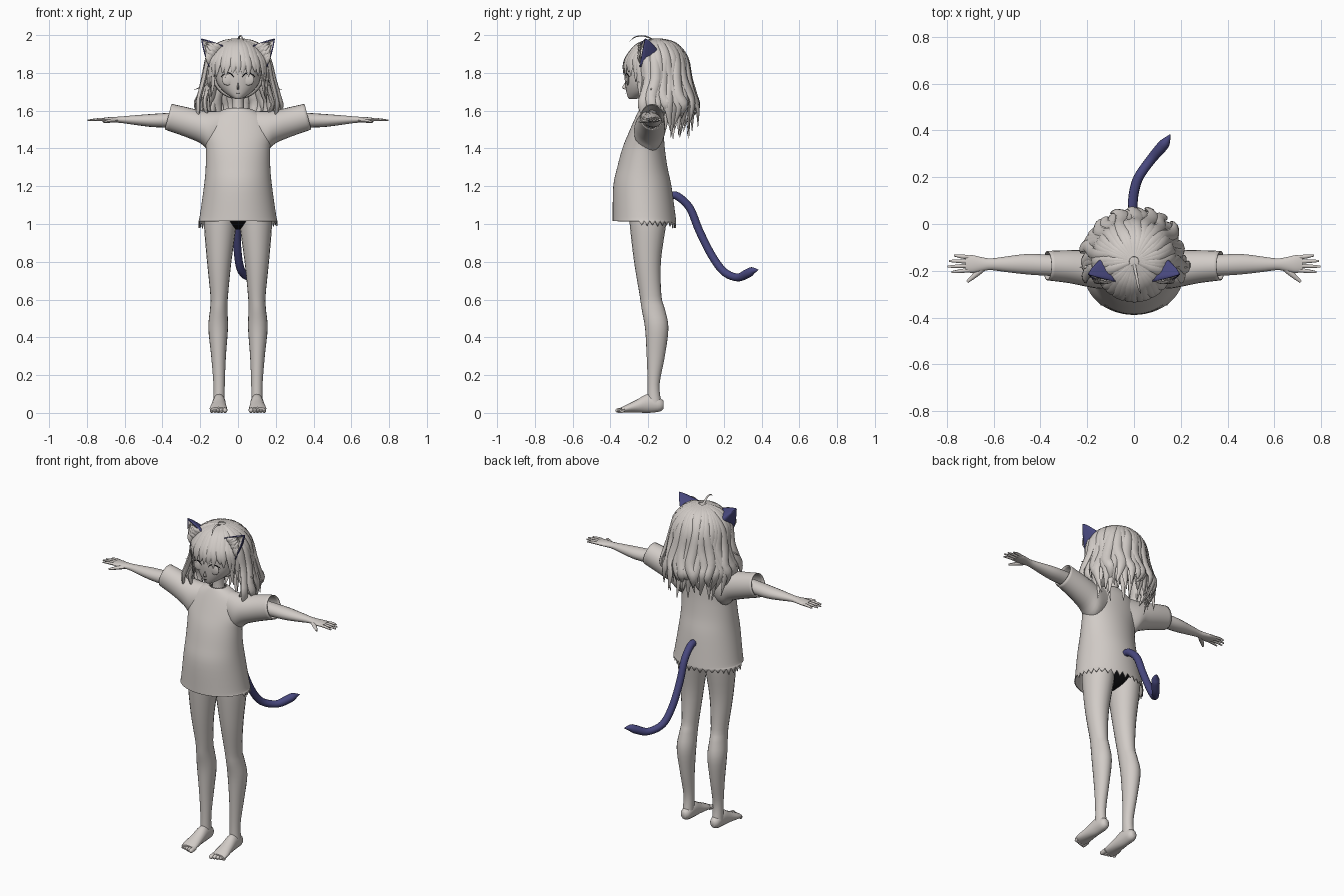
import bpy, bmesh, math, random
from mathutils import Vector as V

random.seed(4)
if "Cube" in bpy.data.objects:
    bpy.data.objects.remove(bpy.data.objects["Cube"])


def material(name, rgb):
    m = bpy.data.materials.new(name)
    m.use_nodes = True
    m.diffuse_color = (*rgb, 1)
    bsdf = m.node_tree.nodes["Principled BSDF"]
    bsdf.inputs["Base Color"].default_value = (*rgb, 1)
    bsdf.inputs["Roughness"].default_value = 0.8
    return m


PALE = material("pale_grey", (0.64, 0.60, 0.57))
NAVY = material("navy_blue", (0.065, 0.065, 0.21))
BLACK = material("black", (0.004, 0.004, 0.005))


def smooth(rows, k=4):
    """Catmull-Rom interpolation of rows of numbers."""
    out, last = [], len(rows) - 1
    for i in range(last):
        a, b, c, d = rows[max(i - 1, 0)], rows[i], rows[i + 1], rows[min(i + 2, last)]
        for j in range(k):
            t = j / k
            out.append(tuple(q + 0.5 * t * (r - p + t * (2 * p - 5 * q + 4 * r - s + t * (3 * (q - r) + s - p)))
                             for p, q, r, s in zip(a, b, c, d)))
    return out + [rows[-1]]


def finish(name, bm, mat, mirror=False, thick=0):
    bmesh.ops.recalc_face_normals(bm, faces=bm.faces)
    me = bpy.data.meshes.new(name)
    bm.to_mesh(me)
    bm.free()
    me.materials.append(mat)
    for p in me.polygons:
        p.use_smooth = True
    me.set_sharp_from_angle(angle=math.radians(50))
    ob = bpy.data.objects.new(name, me)
    bpy.context.collection.objects.link(ob)
    if thick:
        s = ob.modifiers.new("thickness", 'SOLIDIFY')
        s.thickness = thick
    if mirror:
        ob.modifiers.new("mirror", 'MIRROR')
    return ob


def loft(name, tubes, mat, n=16, cap=True, mirror=False, thick=0, edit=None):
    """Each tube is a list of rings: centre and two half axes."""
    bm = bmesh.new()
    for rings in tubes:
        loops = [[bm.verts.new(c + a * math.cos(math.tau * i / n) + b * math.sin(math.tau * i / n))
                  for i in range(n)] for c, a, b in rings]
        for p, q in zip(loops, loops[1:]):
            for i in range(n):
                bm.faces.new((p[i], p[(i + 1) % n], q[(i + 1) % n], q[i]))
        if cap:
            bm.faces.new(loops[0])
            bm.faces.new(loops[-1])
        if edit:
            edit(loops)
    return finish(name, bm, mat, mirror, thick)


def upright(rows, k=4):
    """Rows of z, x min, x max, y min, y max."""
    return [(V(((a + b) / 2, (c + d) / 2, z)), V(((b - a) / 2, 0, 0)), V((0, (d - c) / 2, 0)))
            for z, a, b, c, d in smooth(rows, k)]


def along_x(rows):
    """Rows of x, y, z, half depth, half height, lean of the ring."""
    return [(V((x, y, z)), V((0, a, 0)), V((-s, 0, b))) for x, y, z, a, b, s in smooth(rows)]


def along_y(rows):
    """Rows of x, y, z, half width, half height."""
    return [(V((x, y, z)), V((a, 0, 0)), V((0, 0, b))) for x, y, z, a, b in smooth(rows)]


def ribbon(points, width, thick, axis, profile, k=3):
    """Rings of a tapered strand whose flat side faces away from the axis."""
    rows = smooth([(*p, w) for p, w in zip(points, profile)], k)
    pos, rings = [V(r[:3]) for r in rows], []
    for i, p in enumerate(pos):
        tan = (pos[min(i + 1, len(pos) - 1)] - pos[max(i - 1, 0)]).normalized()
        side = tan.cross(p - axis).normalized()
        w = max(rows[i][3], 0.03)
        rings.append((p, side * width * w, side.cross(tan) * thick * w))
    return rings


def ball(name, centre, radii, mat, mirror=False):
    bm = bmesh.new()
    bmesh.ops.create_uvsphere(bm, u_segments=28, v_segments=18, radius=1)
    bmesh.ops.scale(bm, vec=radii, verts=bm.verts)
    bmesh.ops.translate(bm, vec=centre, verts=bm.verts)
    return finish(name, bm, mat, mirror)


# Legs, feet and toes
loft("legs", [upright([
    (1.08, .01, .17, -.30, -.10), (1.0, .008, .18, -.298, -.105), (.8, .035, .164, -.275, -.133),
    (.62, .053, .146, -.245, -.13), (.55, .056, .148, -.235, -.112), (.45, .053, .157, -.217, -.093),
    (.3, .064, .142, -.208, -.112), (.15, .07, .13, -.203, -.14), (.05, .07, .132, -.205, -.13)])], PALE, 20, mirror=True)
loft("feet", [along_y([
    (.1, -.118, .042, .016, .02), (.1, -.14, .043, .03, .036), (.1, -.2, .05, .034, .05),
    (.102, -.26, .036, .04, .034), (.104, -.31, .024, .046, .022), (.104, -.342, .016, .043, .014)])], PALE, mirror=True)
toes = []
for i in range(5):
    x, tip, r = .069 + i * .0175, -.372 + i * .006, .013 - i * .001
    toes.append(along_y([(x, -.325, .017, r, r), (x, tip + .012, r, r, r), (x, tip, r, r * .4, r * .4)]))
loft("toes", toes, PALE, 10, mirror=True)

# Underwear
ball("underwear", (0, -.2, 1.07), (.165, .1, .1), BLACK)


# Shirt with a ragged hem and collar
def ragged(loops):
    for i, v in enumerate(loops[-1]):
        if v.co.y > -.26 and i % 2:
            v.co.z -= random.uniform(.02, .04)
    for v in loops[0][::3]:
        v.co.z -= .02


loft("shirt_body", [upright([
    (1.615, -.045, .045, -.24, -.15), (1.6, -.09, .09, -.25, -.14), (1.56, -.15, .15, -.27, -.125),
    (1.48, -.178, .178, -.305, -.118), (1.4, -.17, .17, -.337, -.112), (1.3, -.171, .171, -.364, -.098),
    (1.2, -.18, .18, -.385, -.077), (1.04, -.203, .203, -.388, -.055), (1.015, -.21, .21, -.388, -.052)])],
    PALE, 72, cap=False, thick=.005, edit=ragged)
loft("shirt_sleeves", [along_x([
    (.06, -.195, 1.51, .06, .09, 0), (.14, -.195, 1.49, .08, .108, 0), (.2, -.19, 1.515, .078, .087, 0),
    (.28, -.182, 1.542, .07, .076, .01), (.37, -.178, 1.568, .063, .068, .018)])],
    PALE, 24, cap=False, mirror=True, thick=.005)

# Arms, hands and fingers
loft("arms", [along_x([
    (.15, -.185, 1.55, .045, .045, 0), (.33, -.178, 1.55, .045, .04, 0), (.45, -.172, 1.548, .044, .035, 0),
    (.54, -.172, 1.55, .034, .026, 0), (.61, -.172, 1.552, .025, .018, 0), (.65, -.172, 1.552, .03, .015, 0),
    (.69, -.171, 1.552, .038, .013, 0), (.72, -.17, 1.552, .034, .009, 0)])], PALE, mirror=True)
fingers = []
for i, tip in enumerate((.78, .796, .79, .768)):
    y = -.197 + i * .018
    pts = [(.70, y, 1.552), (.74, y - .004 + i * .003, 1.553), (tip, y - .009 + i * .006, 1.549)]
    fingers.append(ribbon(pts, .0085, .0075, V((.7, -.17, 1)), (1, 1, .5)))
fingers.append(ribbon([(.64, -.185, 1.55), (.675, -.215, 1.546), (.712, -.247, 1.54)],
                      .012, .01, V((.7, -.17, 1)), (1.1, 1, .5)))
loft("fingers", fingers, PALE, 8, mirror=True)

# Neck, face and facial details
loft("neck", [upright([(1.55, -.05, .05, -.235, -.145), (1.62, -.032, .032, -.225, -.155),
                       (1.74, -.034, .034, -.23, -.15)])], PALE)
loft("face", [upright([
    (1.662, -.014, .014, -.3, -.265), (1.672, -.036, .036, -.308, -.22), (1.7, -.076, .076, -.316, -.15),
    (1.74, -.108, .108, -.322, -.1), (1.79, -.122, .122, -.325, -.07), (1.86, -.128, .128, -.318, -.06),
    (1.93, -.09, .09, -.28, -.1)])], PALE, 28)
loft("nose", [upright([(1.712, -.007, .007, -.322, -.30), (1.722, -.006, .006, -.338, -.30),
                       (1.75, -.002, .002, -.322, -.30)])], PALE, 8)
ball("eyes", (.055, -.309, 1.765), (.031, .008, .031), PALE, True)
lash = [(.02, -.322, 1.775), (.04, -.323, 1.796), (.065, -.316, 1.798), (.09, -.3, 1.78)]
loft("eyelashes", [ribbon(lash, .003, .002, V((.05, -.2, 1.76)), (.4, 1, 1, .5))], BLACK, 6, mirror=True)
loft("mouth", [ribbon([(-.012, -.318, 1.694), (0, -.319, 1.692), (.012, -.318, 1.694)],
                      .0015, .002, V((0, -.2, 1.69)), (.5, 1, .5))], BLACK, 6)

# Hair: a scalp shell covered with tapered locks
MID = V((0, -.16, 1.82))
scalp = ball("hair_scalp", MID, (.148, .158, .16), PALE)
for v in scalp.data.vertices:
    if v.co.y < -.2 and v.co.z < 1.84:
        v.co.y = -.2


def lock(angle, steps, width, thick, profile, wave=0.0):
    """Steps give radius and height about the head centre."""
    pts, a = [], math.radians(angle)
    for i, (r, h) in enumerate(steps):
        turn = a + wave * math.sin(i * 1.9 + angle)
        pts.append(MID + V((r * math.sin(turn), r * math.cos(turn), h)))
    return ribbon(pts, width, thick, V((0, -.16, 1.72)), profile)


TAPER = (.4, .9, 1, 1, 1, .85, .08)
back = []
for layer, (count, size) in enumerate(((25, 1.0), (19, .84))):
    for i in range(count):
        ang = -104 + 208 * i / (count - 1) + random.uniform(-3, 3)
        k = size * random.uniform(.95, 1.04)
        drop = random.uniform(.24, .33) + layer * .04
        steps = [(.02, .158), (.1 * size, .132), (.16 * size, .06), (.182 * k, -.05),
                 (.208 * k, -.14), (.222 * k, -.2), (random.uniform(.16, .23) * k, -drop)]
        back.append(lock(ang, steps, .027, .013, TAPER, .07))
loft("back_hair", back, PALE, 8)

fringe = []
for i in range(15):
    ang = 112 + 136 * i / 14 + random.uniform(-2, 2)
    low = random.uniform(-.045, .0) - .1 * (abs(ang - 180) / 68) ** 3
    fringe.append(lock(ang, [(.02, .158), (.095, .13), (.148, .07), (.168, .02), (.17, low)],
                       .025, .009, (.4, .9, 1, .8, .06), .03))
loft("fringe", fringe, PALE, 8)

side = []
for ang, low, flare in ((104, -.24, .2), (112, -.2, .165), (122, -.15, .165), (96, -.11, .235), (99, -.28, .2)):
    side.append(lock(ang, [(.04, .15), (.12, .11), (.16, .02), (.158, -.07), (flare, low)],
                     .022, .01, (.4, .9, 1, .7, .06), .03))
loft("side_locks", side, PALE, 8, mirror=True)

loft("stray_tuft", [ribbon([(0, -.17, 1.975), (.01, -.22, 1.995), (.02, -.27, 1.99), (.03, -.3, 1.965)],
                           .006, .004, MID, (1, 1, .8, .1))], PALE, 6)

# Ears: cupped triangles open to the front, with pale fur inside
INNER, LOWER, TIP = V((.078, -.245, 1.945)), V((.155, -.245, 1.83)), V((.196, -.215, 1.982))


def ear(name, mat, bulge, inset, thick):
    bm, rows, cols = bmesh.new(), 10, 14
    grid = []
    for r in range(rows + 1):
        s = r / rows * (.98 - inset)
        row = []
        for c in range(cols + 1):
            t = inset + (1 - 2 * inset) * c / cols
            p = INNER.lerp(LOWER, t).lerp(TIP, s)
            arch = math.sin(math.pi * t)
            p += V((.012, 0, .01)) * math.sin(math.pi * s) * (2 * abs(t - .5) - .5)
            p.y += bulge * arch * (1 - s) ** .75
            row.append(bm.verts.new(p))
        grid.append(row)
    for p, q in zip(grid, grid[1:]):
        for i in range(cols):
            bm.faces.new((p[i], p[i + 1], q[i + 1], q[i]))
    return finish(name, bm, mat, True, thick)


ear("ears", NAVY, .12, 0, .006)
ear("ear_lining", PALE, .04, .07, .004)
fur = []
for i in range(8):
    t = .1 + i * .115
    root = INNER.lerp(LOWER, t) + V((0, .01, 0))
    end = root.lerp(TIP, random.uniform(.5, .75)) + V((0, -.012, 0))
    bend = root.lerp(end, .5) + V((0, -.016, 0))
    fur.append(ribbon([root, bend, end], .011, .005, V((.14, -.1, 1.9)), (.9, 1, .05)))
loft("ear_fur", fur, PALE, 6, mirror=True)

# Tail
tail = [(0, -.08, 1.15), (0, -.045, 1.147), (-.004, .02, 1.085), (-.006, .07, .965), (0, .135, .836),
        (.02, .2, .748), (.07, .272, .717), (.115, .325, .738), (.135, .35, .752), (.155, .383, .757)]
loft("tail", [ribbon(tail, .021, .021, V((1, .1, .9)), (1, 1, 1, 1, 1, 1, 1, 1.15, .95, .06), 5)], NAVY, 14)
